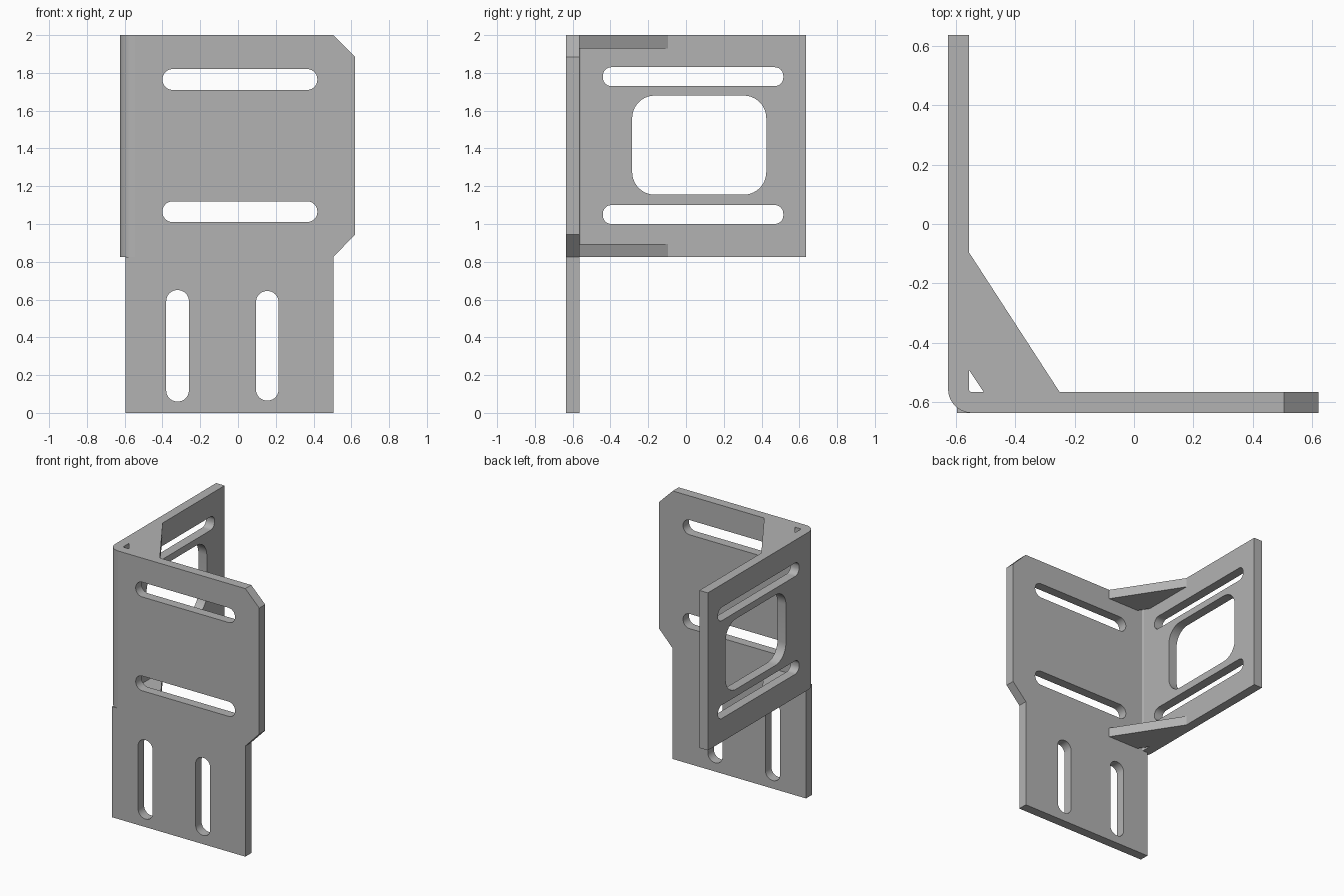
import bpy, bmesh, math
from mathutils import Matrix, Vector

cube = bpy.data.objects.get("Cube")
if cube:
    bpy.data.objects.remove(cube, do_unlink=True)

T = 0.07                                   # sheet thickness
LEFT, FRONT, BACK = -0.625, -0.635, 0.635  # outer faces of the bracket
FLOOR, TOP = 0.825, 2.0                    # height range of the folded part
R = 0.08                                   # outer bend radius

steel = bpy.data.materials.new("grey steel")
steel.use_nodes = True
GREY = (0.45, 0.45, 0.45, 1)
steel.diffuse_color = GREY
steel.node_tree.nodes["Principled BSDF"].inputs["Base Color"].default_value = GREY


def arc(cx, cy, r, start, end, n=10):
    return [(cx + r * math.cos(a), cy + r * math.sin(a))
            for a in (math.radians(start + (end - start) * i / n) for i in range(n + 1))]


def rounded_slot(x0, x1, y0, y1, r):
    r = min(r, (x1 - x0) / 2 - 1e-3, (y1 - y0) / 2 - 1e-3)
    corners = ((x1 - r, y1 - r, 0), (x0 + r, y1 - r, 90),
               (x0 + r, y0 + r, 180), (x1 - r, y0 + r, 270))
    return [p for cx, cy, a in corners for p in arc(cx, cy, r, a, a + 90)]


def plate(name, outline, holes, thickness, matrix):
    """Fill a flat outline with holes, thicken it along local z, then place it."""
    bm = bmesh.new()
    for loop in [outline] + holes:
        verts = [bm.verts.new((x, y, 0)) for x, y in loop]
        for a, b in zip(verts, verts[1:] + verts[:1]):
            bm.edges.new((a, b))
    bmesh.ops.triangle_fill(bm, edges=bm.edges[:], use_beauty=True, normal=(0, 0, 1))
    solid = bmesh.ops.extrude_face_region(bm, geom=bm.faces[:], use_keep_orig=True)
    moved = [g for g in solid["geom"] if isinstance(g, bmesh.types.BMVert)]
    bmesh.ops.translate(bm, verts=moved, vec=(0, 0, thickness))
    bm.transform(matrix)
    bmesh.ops.recalc_face_normals(bm, faces=bm.faces[:])
    mesh = bpy.data.meshes.new(name)
    bm.to_mesh(mesh)
    bm.free()
    mesh.materials.append(steel)
    obj = bpy.data.objects.new(name, mesh)
    bpy.context.collection.objects.link(obj)
    bpy.ops.object.select_all(action="DESELECT")
    obj.select_set(True)
    bpy.context.view_layer.objects.active = obj
    bpy.ops.object.shade_smooth_by_angle(angle=math.radians(30))
    return obj


def frame(x_axis, y_axis, z_axis, origin):
    m = Matrix((x_axis, y_axis, z_axis)).transposed().to_4x4()
    m.translation = Vector(origin)
    return m


X, Y, Z = (1, 0, 0), (0, 1, 0), (0, 0, 1)

# Front plate: chamfered upper panel, narrower leg, four slots
plate("front_plate",
      [(-0.595, 0), (0.505, 0), (0.505, FLOOR), (0.62, 0.945), (0.62, 1.885),
       (0.505, TOP), (LEFT + R, TOP), (LEFT + R, FLOOR), (-0.595, FLOOR)],
      [rounded_slot(-0.40, 0.42, 1.71, 1.82, 0.055),
       rounded_slot(-0.40, 0.42, 1.01, 1.12, 0.055),
       rounded_slot(-0.38, -0.26, 0.06, 0.65, 0.06),
       rounded_slot(0.095, 0.215, 0.065, 0.645, 0.06)],
      T, frame(X, Z, Y, (0, FRONT, 0)))

# Side plate: two slots and a rounded window
plate("side_plate",
      [(FRONT + R, FLOOR), (BACK, FLOOR), (BACK, TOP), (FRONT + R, TOP)],
      [rounded_slot(-0.44, 0.515, 1.73, 1.83, 0.045),
       rounded_slot(-0.44, 0.515, 1.0, 1.10, 0.045),
       rounded_slot(-0.285, 0.425, 1.155, 1.68, 0.12)],
      T, frame(Y, Z, X, (LEFT, 0, 0)))

# Rounded bend joining the two plates
bend = (LEFT + R, FRONT + R)
plate("corner_bend", arc(*bend, R, 180, 270) + arc(*bend, R - T, 270, 180), [],
      TOP - FLOOR, frame(X, Y, Z, (0, 0, FLOOR)))

# Corner gussets, each leaving a small open corner
ix, iy = LEFT + T, FRONT + T
for name, z in (("lower_gusset", FLOOR), ("upper_gusset", TOP - T)):
    plate(name, [(ix, -0.095), (ix, -0.49), (-0.505, iy), (-0.25, iy)], [],
          T, frame(X, Y, Z, (0, 0, z)))
